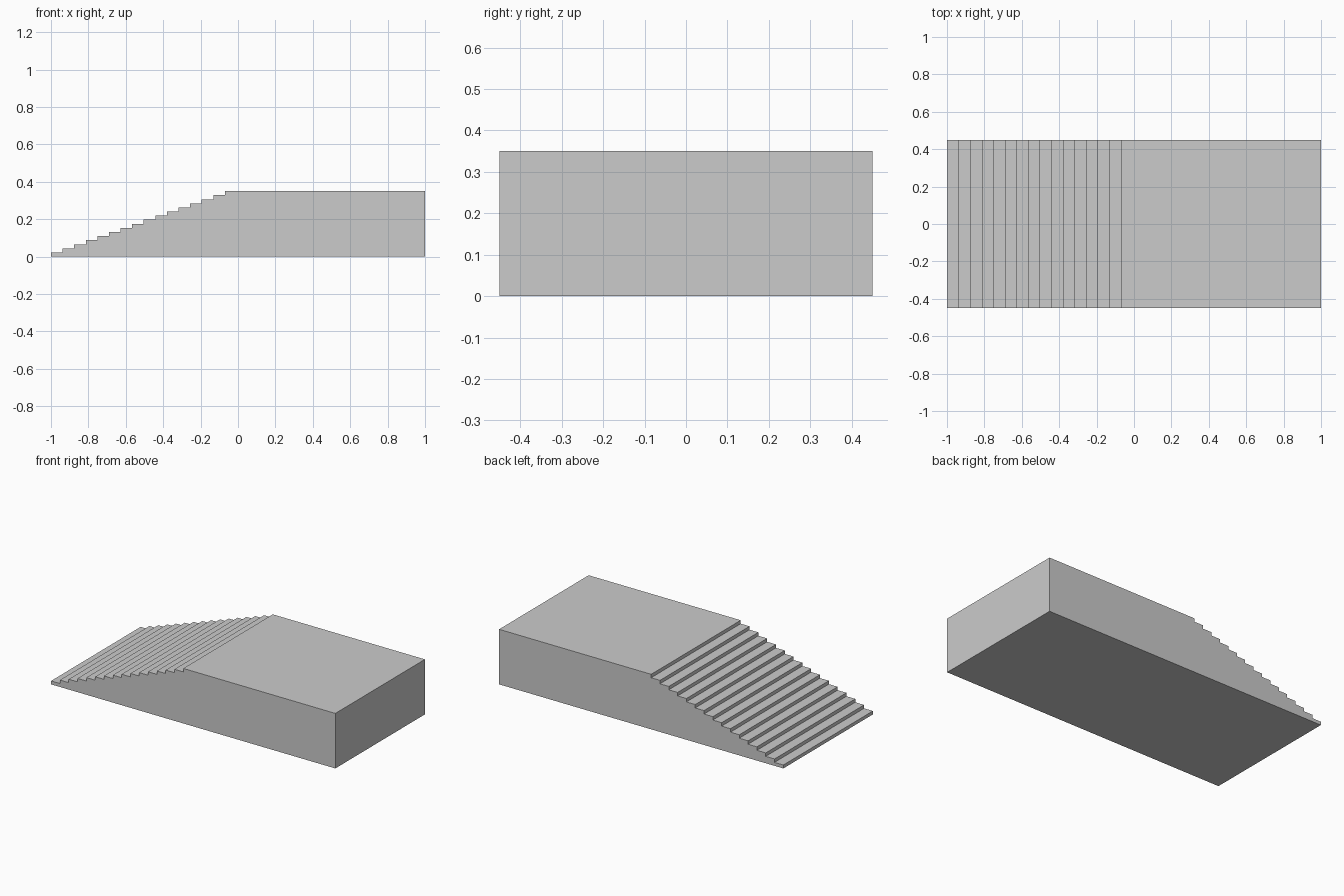
import bpy, bmesh

if "Cube" in bpy.data.objects:
    bpy.data.objects.remove(bpy.data.objects["Cube"])

RISERS = 16
TREAD = 0.062
HEIGHT = 0.35
HALF_WIDTH = 0.45
RISE = HEIGHT / RISERS

# Side profile: flat base, stepped slope, long landing
profile = [(1.0, 0.0), (1.0, HEIGHT)]
for i in reversed(range(RISERS)):
    x = -1.0 + i * TREAD
    profile += [(x, (i + 1) * RISE), (x, i * RISE)]

# Extrude the profile across the width
bm = bmesh.new()
face = bm.faces.new([bm.verts.new((x, -HALF_WIDTH, z)) for x, z in profile])
result = bmesh.ops.extrude_face_region(bm, geom=[face])
verts = [g for g in result["geom"] if isinstance(g, bmesh.types.BMVert)]
bmesh.ops.translate(bm, verts=verts, vec=(0, 2 * HALF_WIDTH, 0))
bmesh.ops.recalc_face_normals(bm, faces=bm.faces)

mesh = bpy.data.meshes.new("stepped_platform")
bm.to_mesh(mesh)
bm.free()
platform = bpy.data.objects.new("stepped_platform", mesh)
bpy.context.collection.objects.link(platform)
